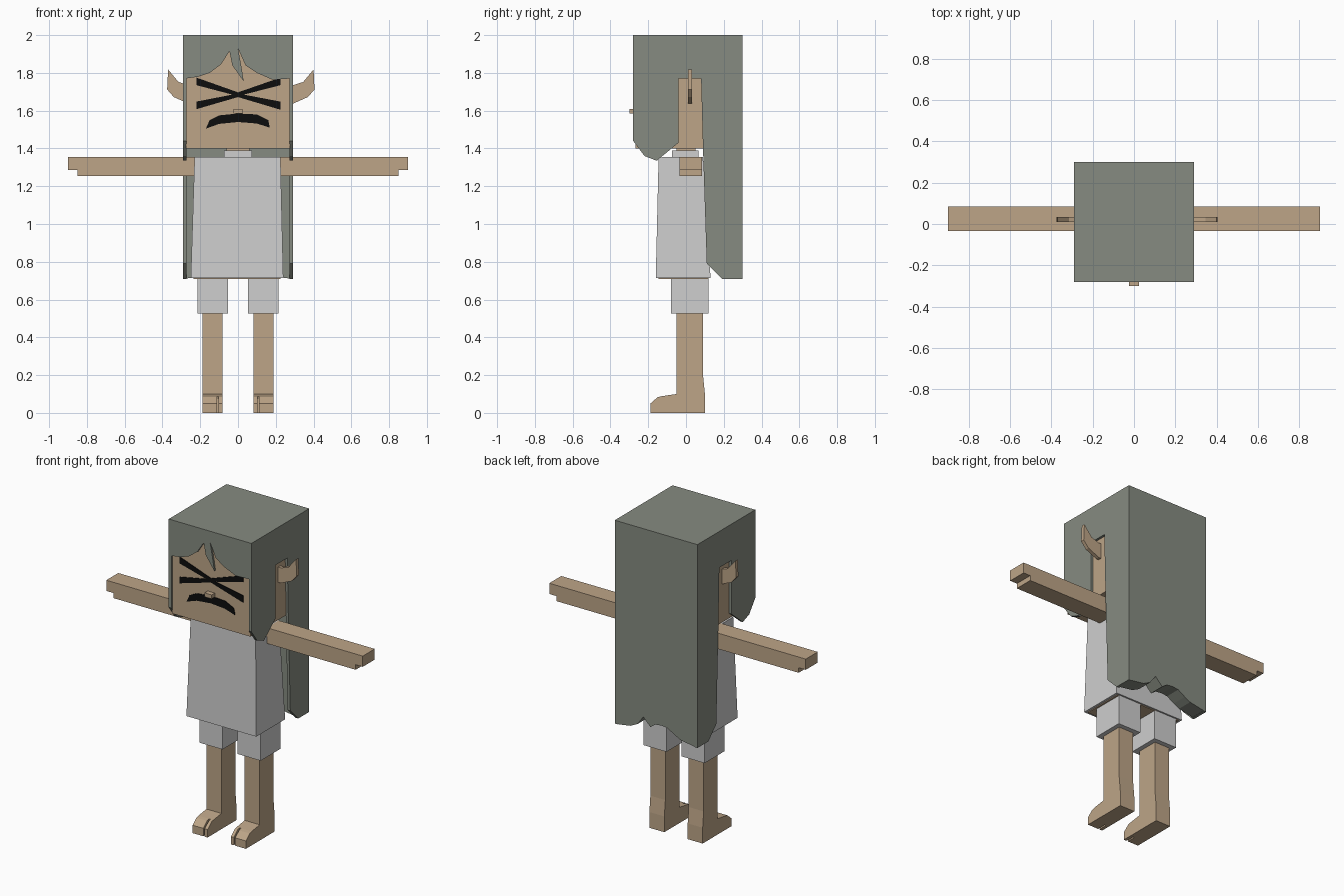
import bpy
import bmesh
from mathutils import Vector

if "Cube" in bpy.data.objects:
    bpy.data.objects.remove(bpy.data.objects["Cube"])


def material(name, rgb):
    m = bpy.data.materials.new(name)
    m.use_nodes = True
    m.diffuse_color = (*rgb, 1)
    bsdf = m.node_tree.nodes["Principled BSDF"]
    bsdf.inputs["Base Color"].default_value = (*rgb, 1)
    bsdf.inputs["Roughness"].default_value = 0.9
    return m


SKIN = material("tan_skin", (0.51, 0.375, 0.245))
HAIR = material("grey_hair", (0.24, 0.26, 0.22))
CLOTH = material("pale_cloth", (0.62, 0.62, 0.62))
BLACK = material("black_paint", (0.004, 0.004, 0.004))


def finish(name, bm, mat):
    bmesh.ops.recalc_face_normals(bm, faces=bm.faces)
    mesh = bpy.data.meshes.new(name)
    bm.to_mesh(mesh)
    bm.free()
    mesh.materials.append(mat)
    ob = bpy.data.objects.new(name, mesh)
    bpy.context.collection.objects.link(ob)
    return ob


def prism(name, outline, axis, start, end, mat):
    """Extrude a flat outline along x or y; outline is (y, z) or (x, z)."""
    bm = bmesh.new()
    place = (lambda p: (start, *p)) if axis == "x" else (lambda p: (p[0], start, p[1]))
    face = bm.faces.new([bm.verts.new(place(p)) for p in outline])
    out = bmesh.ops.extrude_face_region(bm, geom=[face], use_keep_orig=True)
    move = Vector((end - start, 0, 0) if axis == "x" else (0, end - start, 0))
    moved = [g for g in out["geom"] if isinstance(g, bmesh.types.BMVert)]
    bmesh.ops.translate(bm, verts=moved, vec=move)
    return finish(name, bm, mat)


def box(name, xs, ys, zs, mat, top=None):
    """Box from ranges; top gives other x and y ranges for the upper face."""
    bm = bmesh.new()
    bmesh.ops.create_cube(bm, size=1)
    for v in bm.verts:
        rx, ry = top if top and v.co.z > 0 else (xs, ys)
        v.co = (rx[v.co.x > 0], ry[v.co.y > 0], zs[v.co.z > 0])
    return finish(name, bm, mat)


def span(side, a, b):
    return sorted((side * a, side * b))


# Head, nose and painted face
box("head", (-0.275, 0.275), (-0.268, 0.19), (1.40, 1.97), SKIN)
box("nose", (-0.025, 0.025), (-0.30, -0.26), (1.585, 1.61), SKIN)
crossed_eyes = [(-0.22, 1.775), (0, 1.697), (0.225, 1.775), (0.225, 1.735),
                (0.03, 1.685), (0.225, 1.648), (0.225, 1.605), (0, 1.672),
                (-0.22, 1.608), (-0.22, 1.648), (-0.03, 1.685), (-0.22, 1.735)]
prism("crossed_eyes", crossed_eyes, "y", -0.273, -0.267, BLACK)
frown = [(-0.17, 1.505), (-0.15, 1.55), (-0.10, 1.575), (0, 1.585), (0.10, 1.58),
         (0.16, 1.55), (0.168, 1.51), (0.10, 1.532), (0, 1.54), (-0.10, 1.53)]
prism("frowning_mouth", frown, "y", -0.273, -0.267, BLACK)

# Hair: top, ragged fringe, side curtains with ear openings, wavy back
box("hair_top", (-0.29, 0.29), (-0.28, 0.30), (1.96, 2.0), HAIR)
fringe = [(-0.28, 1.98), (0.28, 1.98), (0.28, 1.77), (0.18, 1.765), (0.10, 1.80),
          (0.04, 1.84), (0, 1.93), (0.02, 1.82), (0.03, 1.755), (-0.03, 1.84),
          (-0.045, 1.915), (-0.09, 1.845), (-0.15, 1.80), (-0.21, 1.78), (-0.28, 1.77)]
prism("hair_fringe", fringe, "y", -0.28, -0.26, HAIR)
curtain = [(-0.28, 1.98), (-0.28, 1.44), (-0.22, 1.36), (-0.155, 1.335), (-0.04, 1.43),
           (-0.04, 1.77), (0.08, 1.77), (0.09, 1.40), (0.11, 0.79), (0.19, 0.71),
           (0.30, 0.71), (0.30, 1.98)]
for side, label in ((1, "left"), (-1, "right")):
    prism(label + "_hair_curtain", curtain, "x", side * 0.272, side * 0.29, HAIR)
back_hair = [(0.28, 1.98), (0.28, 0.71), (0.18, 0.725), (0.13, 0.75), (0.09, 0.805),
             (0.04, 0.755), (0.005, 0.78), (-0.04, 0.785), (-0.08, 0.78),
             (-0.13, 0.75), (-0.17, 0.73), (-0.28, 0.71), (-0.28, 1.98)]
prism("back_hair", back_hair, "y", 0.20, 0.30, HAIR)

# Torso, shirt and collar
box("shirt", (-0.25, 0.24), (-0.16, 0.13), (0.715, 1.355), CLOTH,
    top=((-0.23, 0.225), (-0.145, 0.09)))
box("torso_underside", (-0.235, 0.225), (-0.145, 0.12), (0.71, 0.74), SKIN)
box("collar", (-0.075, 0.075), (-0.075, 0.065), (1.34, 1.388), CLOTH)
box("neck", (-0.06, 0.06), (-0.05, 0.05), (1.35, 1.42), SKIN)

# Paired parts
ear = [(0.25, 1.735), (0.278, 1.735), (0.33, 1.752), (0.385, 1.818), (0.39, 1.712),
       (0.355, 1.672), (0.278, 1.638), (0.25, 1.638)]
arm = [(0.2, 1.355), (0.90, 1.355), (0.90, 1.287), (0.85, 1.287), (0.85, 1.255),
       (0.2, 1.255)]
leg = [(-0.13, 0), (-0.13, 0.088), (-0.05, 0.10), (-0.05, 0.54), (0.09, 0.54),
       (0.09, 0.2), (0.10, 0.1), (0.10, 0)]
toe = [(-0.13, 0), (-0.13, 0.088), (-0.15, 0.083), (-0.188, 0.05), (-0.188, 0)]
for side, label in ((1, "left"), (-1, "right")):
    prism(label + "_ear", [(side * x + 0.015, z) for x, z in ear], "y", 0.01, 0.033, SKIN)
    prism(label + "_arm", [(side * x, z) for x, z in arm], "y", -0.035, 0.085, SKIN)
    prism(label + "_leg", leg, "x", side * 0.082, side * 0.187, SKIN)
    prism(label + "_big_toe", toe, "x", side * 0.082, side * 0.102, SKIN)
    prism(label + "_toes", toe, "x", side * 0.112, side * 0.187, SKIN)
    box(label + "_shorts_leg", span(side, 0.053, 0.215), (-0.08, 0.12), (0.525, 0.73), CLOTH)
